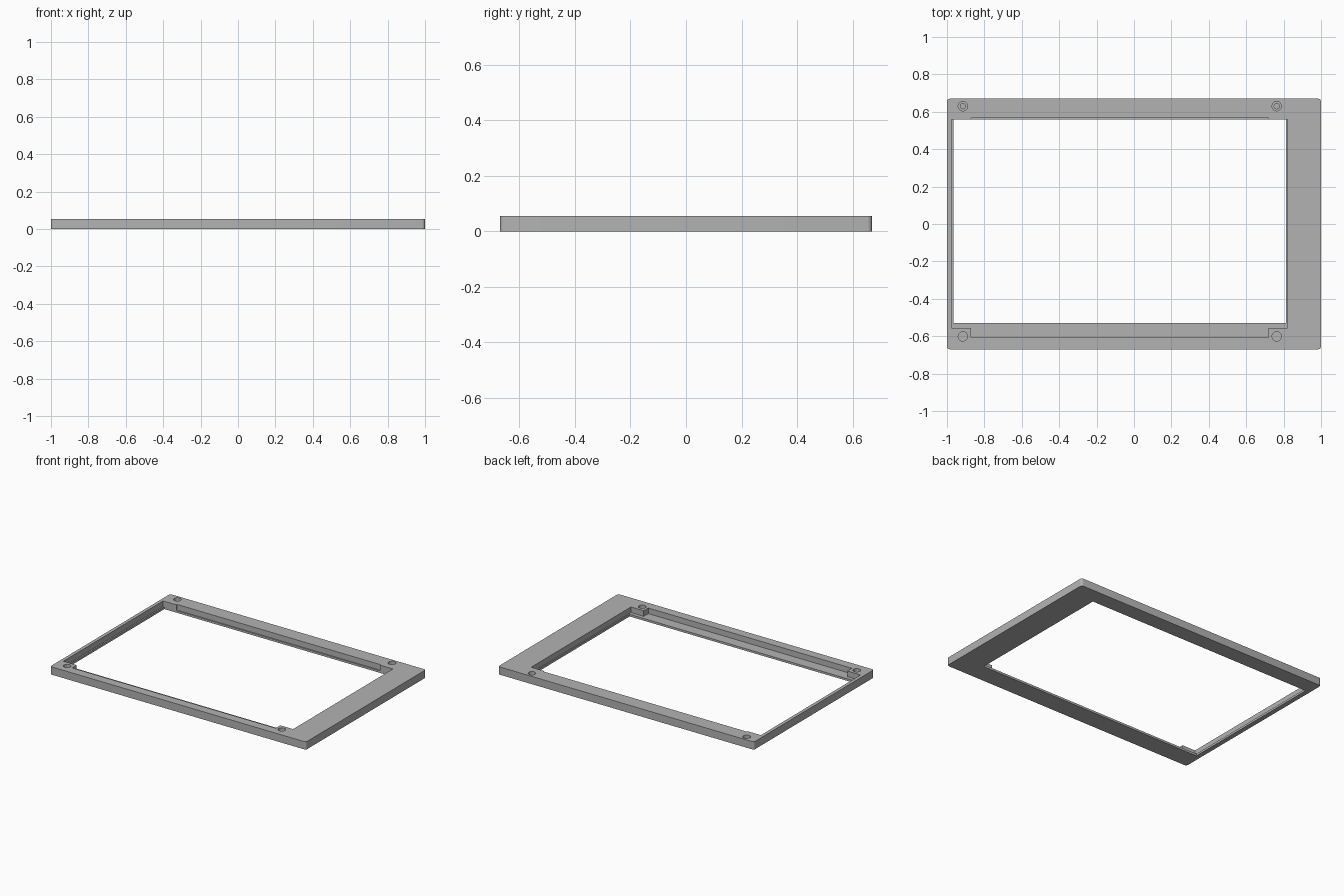
import bpy
import bmesh

cube = bpy.data.objects.get("Cube")
if cube:
    bpy.data.objects.remove(cube, do_unlink=True)

HEIGHT = 0.055
LEDGE = 0.015      # top of the thin inner lip
TOP = 0.1          # cutters reach above the frame

grey = bpy.data.materials.new("mid grey")
grey.use_nodes = True
grey.diffuse_color = (0.45, 0.45, 0.45, 1)
grey.node_tree.nodes["Principled BSDF"].inputs["Base Color"].default_value = (0.45, 0.45, 0.45, 1)


def finish(name, bm):
    mesh = bpy.data.meshes.new(name)
    bm.to_mesh(mesh)
    bm.free()
    mesh.materials.append(grey)
    obj = bpy.data.objects.new(name, mesh)
    bpy.context.collection.objects.link(obj)
    return obj


def box(name, x0, x1, y0, y1, z0, z1, corner=0):
    bm = bmesh.new()
    bmesh.ops.create_cube(bm, size=1)
    for v in bm.verts:
        v.co.x = x1 if v.co.x > 0 else x0
        v.co.y = y1 if v.co.y > 0 else y0
        v.co.z = z1 if v.co.z > 0 else z0
    if corner:
        upright = [e for e in bm.edges if abs(e.verts[0].co.z - e.verts[1].co.z) > 0.01]
        bmesh.ops.bevel(bm, geom=upright, offset=corner, segments=5,
                        profile=0.5, affect='EDGES')
    return finish(name, bm)


def cylinder(name, x, y, radius, z0):
    bm = bmesh.new()
    bmesh.ops.create_cone(bm, cap_ends=True, segments=32, radius1=radius,
                          radius2=radius, depth=TOP - z0)
    bmesh.ops.translate(bm, verts=bm.verts, vec=(x, y, (TOP + z0) / 2))
    return finish(name, bm)


def cut(target, cutter):
    mod = target.modifiers.new("cut", 'BOOLEAN')
    mod.operation = 'DIFFERENCE'
    mod.solver = 'EXACT'
    mod.object = cutter
    cutter.hide_render = True
    bpy.context.view_layer.objects.active = target
    bpy.ops.object.modifier_apply(modifier=mod.name)
    bpy.data.objects.remove(cutter, do_unlink=True)


# Outer slab with rounded upright corners
frame = box("bezel_frame", -1, 1, -0.67, 0.67, 0, HEIGHT, 0.016)

# Main window through the slab
cut(frame, box("window_cutter", -0.966, 0.812, -0.53, 0.558, -TOP, TOP))

# Wider upper recess at the sides and in front of the corner posts
cut(frame, box("recess_cutter", -0.976, 0.82, -0.556, 0.558, LEDGE, TOP))

# Recesses between the corner posts, front and back
cut(frame, box("front_recess_cutter", -0.872, 0.72, -0.607, -0.5, LEDGE, TOP))
cut(frame, box("back_recess_cutter", -0.872, 0.72, 0.5, 0.566, LEDGE, TOP))

# Blind screw holes, stepped at the back
for x in (-0.915, 0.763):
    cut(frame, cylinder("front_hole_cutter", x, -0.601, 0.025, 0.02))
    cut(frame, cylinder("back_hole_cutter", x, 0.63, 0.025, 0.03))
    cut(frame, cylinder("back_pilot_cutter", x, 0.63, 0.014, 0.015))

# Smooth the round corners and holes, keep the edges crisp
bpy.ops.object.select_all(action='DESELECT')
frame.select_set(True)
bpy.context.view_layer.objects.active = frame
bpy.ops.object.shade_smooth_by_angle()
